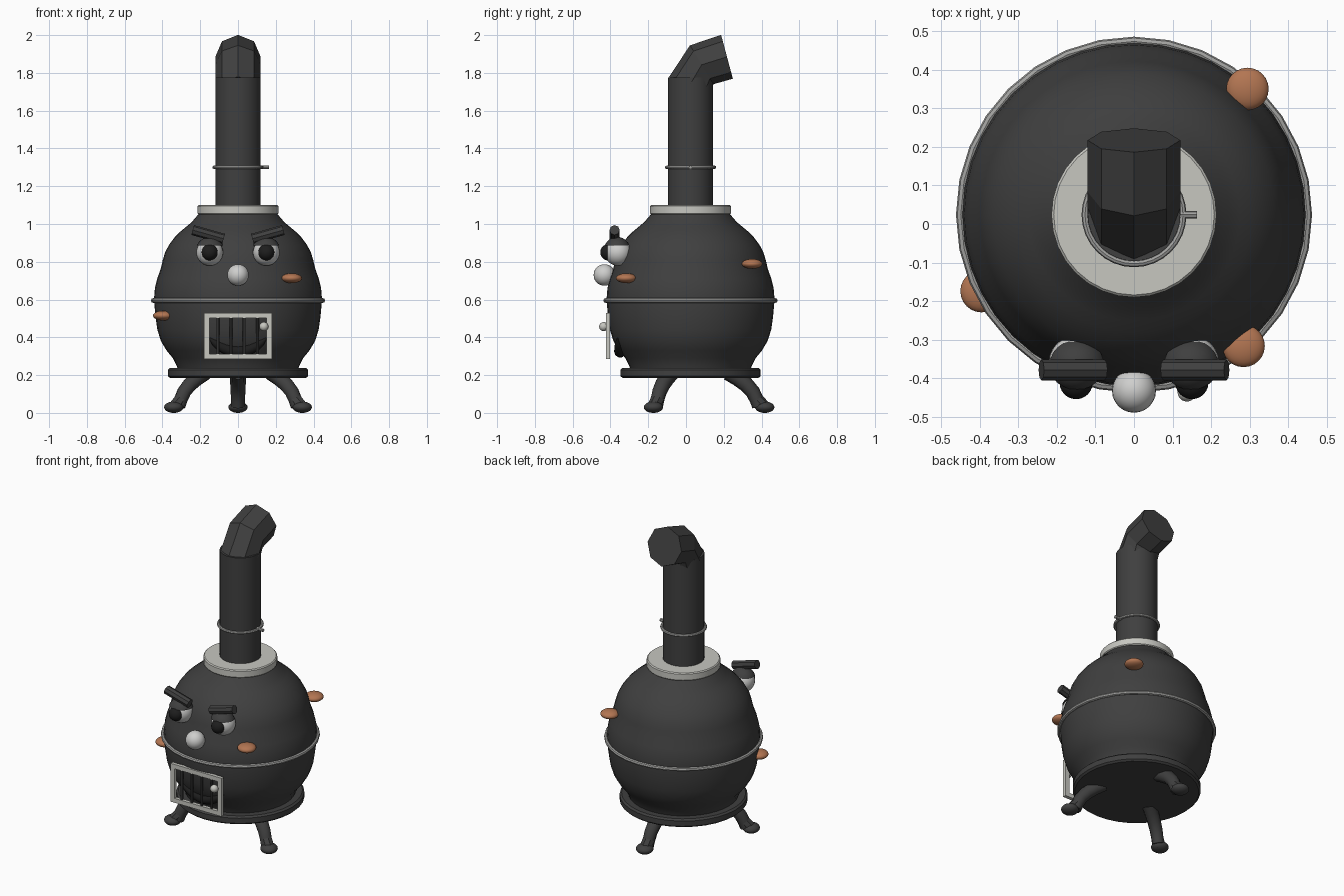
import bpy, bmesh, math
from mathutils import Vector, Matrix

cube = bpy.data.objects.get("Cube")
if cube:
    bpy.data.objects.remove(cube)

CY = 0.024  # y of the stove axis


def material(name, col):
    m = bpy.data.materials.new(name)
    m.use_nodes = True
    m.diffuse_color = (*col, 1)
    m.node_tree.nodes["Principled BSDF"].inputs["Base Color"].default_value = (*col, 1)
    return m


IRON = material("cast iron", (0.05, 0.05, 0.05))
BLACK = material("black", (0.013, 0.013, 0.013))
STEEL = material("grey steel", (0.36, 0.36, 0.35))
PALE = material("pale metal", (0.57, 0.57, 0.53))
WHITE = material("eye white", (0.62, 0.62, 0.61))
COPPER = material("copper", (0.45, 0.18, 0.085))


def finish(name, bm, mat, smooth=True, angle=40):
    bmesh.ops.recalc_face_normals(bm, faces=bm.faces)
    me = bpy.data.meshes.new(name)
    bm.to_mesh(me)
    bm.free()
    me.materials.append(mat)
    ob = bpy.data.objects.new(name, me)
    bpy.context.collection.objects.link(ob)
    if smooth:
        bpy.ops.object.select_all(action="DESELECT")
        ob.select_set(True)
        bpy.context.view_layer.objects.active = ob
        bpy.ops.object.shade_smooth_by_angle(angle=math.radians(angle))
    return ob


def skin(bm, rings, closed=False):
    """Bridge equal-length rings of points, capping the ends if not closed."""
    vs = [[bm.verts.new(p) for p in r] for r in rings]
    n = len(vs[0])
    pairs = list(zip(vs, vs[1:])) + ([(vs[-1], vs[0])] if closed else [])
    for a, b in pairs:
        for i in range(n):
            j = (i + 1) % n
            bm.faces.new((a[i], a[j], b[j], b[i]))
    if not closed:
        bm.faces.new(vs[0][::-1])
        bm.faces.new(vs[-1])


def lathe(name, profile, mat, seg=32, closed=False):
    bm = bmesh.new()
    skin(bm, [[(r * math.cos(2 * math.pi * i / seg), CY + r * math.sin(2 * math.pi * i / seg), z)
               for i in range(seg)] for r, z in profile], closed)
    return finish(name, bm, mat)


def hoop(name, major, minor, z, mat):
    prof = [(major + minor * math.cos(a * math.pi / 4), z + minor * math.sin(a * math.pi / 4))
            for a in range(8)]
    return lathe(name, prof, mat, 32, True)


def ball(name, loc, radii, mat, cut=None):
    bm = bmesh.new()
    bmesh.ops.create_uvsphere(bm, u_segments=24, v_segments=14, radius=1)
    bmesh.ops.transform(bm, matrix=Matrix.Translation(loc) @ Matrix.Diagonal((*radii, 1)), verts=bm.verts)
    if cut is not None:  # keep only what is above the cut height
        res = bmesh.ops.bisect_plane(bm, geom=bm.verts[:] + bm.edges[:] + bm.faces[:],
                                     plane_co=(0, 0, cut), plane_no=(0, 0, 1), clear_inner=True)
        edges = [e for e in res["geom_cut"] if isinstance(e, bmesh.types.BMEdge)]
        bmesh.ops.edgeloop_fill(bm, edges=edges)
    return finish(name, bm, mat)


def tube(name, path, radii, mat, seg=8, smooth=True, angle=40):
    """Round tube through the path points, one radius per point."""
    pts = [Vector(p) for p in path]
    rings = []
    for i, p in enumerate(pts):
        t = (pts[min(i + 1, len(pts) - 1)] - pts[max(i - 1, 0)]).normalized()
        ref = Vector((0, 0, 1)) if abs(t.z) < 0.95 else Vector((0, 1, 0))
        u = t.cross(ref).normalized()
        v = t.cross(u)
        rings.append([p + radii[i] * (u * math.cos(2 * math.pi * k / seg) + v * math.sin(2 * math.pi * k / seg))
                      for k in range(seg)])
    bm = bmesh.new()
    skin(bm, rings)
    return finish(name, bm, mat, smooth, angle)


def box(name, lo, hi, mat):
    lo, hi = Vector(lo), Vector(hi)
    bm = bmesh.new()
    bmesh.ops.create_cube(bm, size=1)
    bmesh.ops.transform(bm, matrix=Matrix.Translation((lo + hi) / 2) @ Matrix.Diagonal((*(hi - lo), 1)),
                        verts=bm.verts)
    return finish(name, bm, mat, False)


# Pot belly, base and collar
BODY = [(0.315, 0.22), (0.325, 0.25), (0.345, 0.29), (0.378, 0.33), (0.408, 0.38), (0.427, 0.44),
        (0.437, 0.51), (0.445, 0.60), (0.440, 0.66), (0.428, 0.71), (0.410, 0.76), (0.398, 0.81),
        (0.386, 0.85), (0.365, 0.89), (0.335, 0.93), (0.305, 0.96), (0.275, 0.985), (0.245, 1.01),
        (0.215, 1.045), (0.20, 1.06)]
lathe("stove_body", BODY, IRON, 40)
lathe("base_plate", [(0.36, 0.185), (0.371, 0.195), (0.371, 0.228), (0.36, 0.238)], IRON)
lathe("top_collar", [(0.208, 1.05), (0.214, 1.056), (0.214, 1.094), (0.208, 1.10)], PALE)
hoop("belly_band", 0.449, 0.0125, 0.595, STEEL)

# Chimney with its octagonal elbow
lathe("chimney_pipe", [(0.12, 1.08), (0.12, 1.775)], IRON)
hoop("pipe_ring", 0.127, 0.009, 1.30, STEEL)
tube("damper_handle", [(0.115, CY, 1.30), (0.163, CY, 1.30)], [0.01, 0.01], STEEL)
bm = bmesh.new()
elbow = []
for y, z, tilt in [(0.025, 1.745, 16), (0.083, 1.843, 59), (0.217, 1.885, 75)]:
    t = math.radians(tilt)
    elbow.append([(0.12 * math.sin(k * math.pi / 4),
                   y - 0.12 * math.cos(k * math.pi / 4) * math.cos(t),
                   z + 0.12 * math.cos(k * math.pi / 4) * math.sin(t)) for k in range(8)])
skin(bm, elbow)
finish("chimney_elbow", bm, IRON, False)

# Three splayed legs with round feet
LEG = [(0.20, 0.215), (0.25, 0.185), (0.295, 0.15), (0.33, 0.11), (0.35, 0.07), (0.362, 0.035)]
for name, deg in [("back", 90), ("front_left", -30), ("front_right", 210)]:
    c, s = math.cos(math.radians(deg)), math.sin(math.radians(deg))
    tube(name + "_leg", [(r * c, CY + r * s, z) for r, z in LEG],
         [0.044, 0.043, 0.041, 0.039, 0.037, 0.036], IRON, 8, True, 50)
    ball(name + "_foot", (0.393 * c, CY + 0.393 * s, 0.03), (0.051, 0.051, 0.03), IRON)
    tube(name + "_ankle", [(0.35 * c, CY + 0.35 * s, 0.07), (0.385 * c, CY + 0.385 * s, 0.032)],
         [0.037, 0.037], IRON)

# Face
for name, s in [("left", 1), ("right", -1)]:
    ball(name + "_eye", (s * 0.15, -0.36, 0.85), (0.071, 0.071, 0.071), WHITE)
    ball(name + "_eyelid", (s * 0.148, -0.365, 0.855), (0.077, 0.071, 0.077), IRON, 0.885)
    ball(name + "_pupil", (s * 0.15, -0.411, 0.85), (0.043, 0.043, 0.043), BLACK)
    tube(name + "_eyebrow", [(s * 0.24, -0.378, 0.968), (s * 0.076, -0.378, 0.922)],
         [0.027, 0.027], IRON, 8, False)
ball("nose", (0, -0.432, 0.73), (0.057, 0.057, 0.057), WHITE)

# Smiling mouth following the belly
mouth = []
for i in range(13):
    u = i / 6 - 1
    x, z = 0.15 * u, 0.325 + 0.07 * u * u
    r = 0.372 + (z - 0.325) * 0.60
    mouth.append((x, CY - math.sqrt(r * r - x * x), z))
tube("mouth", mouth, [0.032 * math.sqrt(1.02 - (i / 6 - 1) ** 2) for i in range(13)], BLACK, 10)

# Grated door: frame, bars and knob
Y0, Y1 = -0.424, -0.402
for s, name in [(-1, "right"), (1, "left")]:
    x = sorted((s * 0.152, s * 0.18))
    box("door_frame_" + name, (x[0], Y0, 0.285), (x[1], Y1, 0.53), PALE)
for name, z in [("bottom", 0.285), ("top", 0.502)]:
    box("door_frame_" + name, (-0.152, Y0, z), (0.152, Y1, z + 0.028), PALE)
for i in range(4):
    x = -0.107 + i * 0.07
    tube(f"door_bar_{i + 1}", [(x, -0.413, 0.30), (x, -0.413, 0.515)], [0.008, 0.008], IRON)
ball("door_knob", (0.137, -0.436, 0.457), (0.024, 0.024, 0.024), PALE)

# Copper rivets on the belly
for i, loc in enumerate([(0.284, -0.316, 0.713), (-0.395, -0.174, 0.515), (0.294, 0.350, 0.789)]):
    ball(f"copper_rivet_{i + 1}", loc, (0.055, 0.055, 0.026), COPPER)
